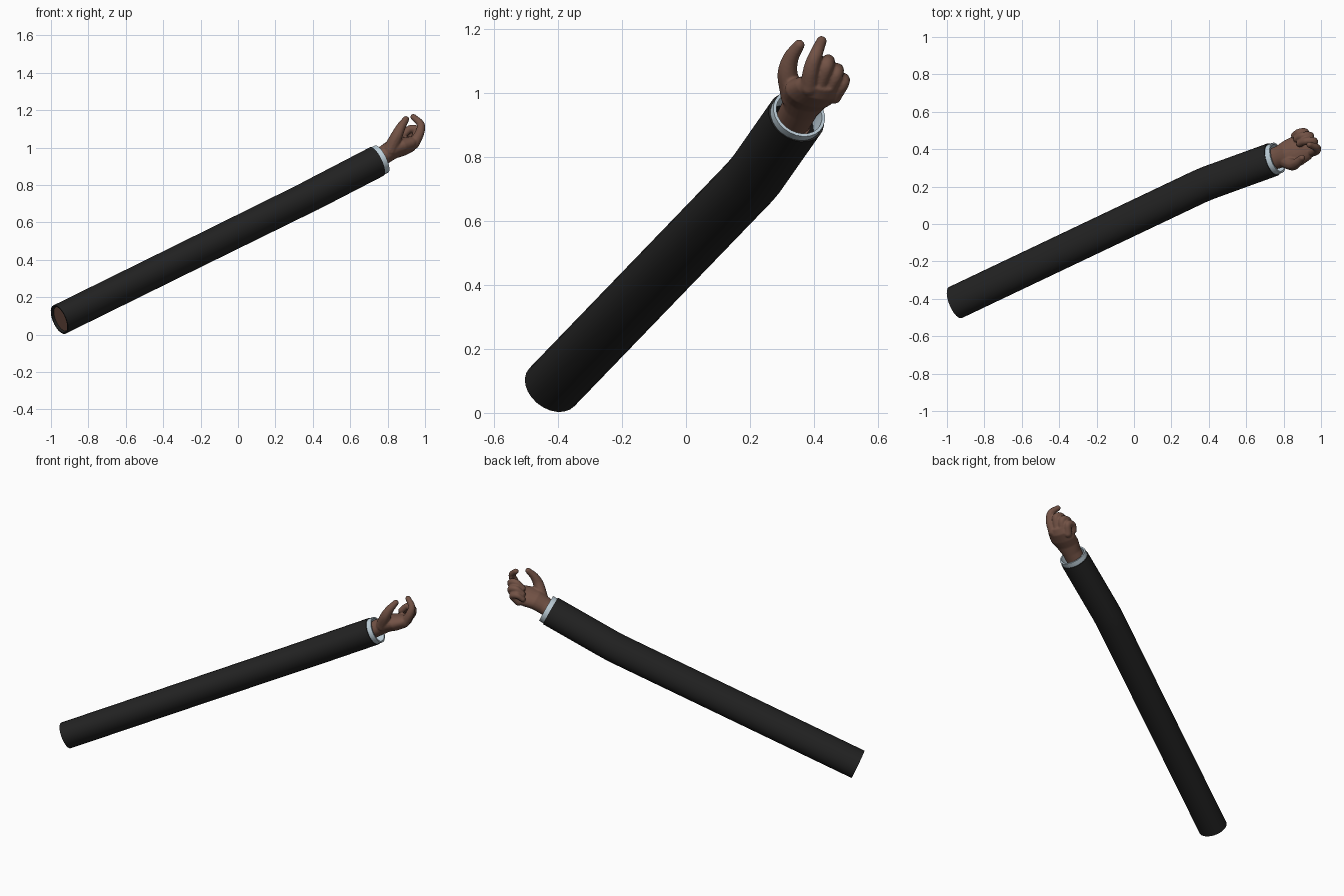
import bpy, bmesh, math
from mathutils import Vector, Matrix

if "Cube" in bpy.data.objects:
    bpy.data.objects.remove(bpy.data.objects["Cube"])


def material(name, rgb):
    m = bpy.data.materials.new(name)
    m.diffuse_color = (*rgb, 1)
    m.use_nodes = True
    m.node_tree.nodes["Principled BSDF"].inputs["Base Color"].default_value = m.diffuse_color
    return m


black = material("black_cloth", (0.016, 0.016, 0.016))
white = material("pale_cuff", (0.52, 0.63, 0.70))
skin = material("brown_skin", (0.17, 0.085, 0.06))


def make_object(name, bm, mat, angle=40):
    bmesh.ops.recalc_face_normals(bm, faces=bm.faces)
    me = bpy.data.meshes.new(name)
    bm.to_mesh(me)
    bm.free()
    me.materials.append(mat)
    ob = bpy.data.objects.new(name, me)
    bpy.context.collection.objects.link(ob)
    bpy.ops.object.select_all(action='DESELECT')
    ob.select_set(True)
    bpy.context.view_layer.objects.active = ob
    bpy.ops.object.shade_smooth_by_angle(angle=math.radians(angle))
    return ob


def bridge(bm, a, b):
    n = len(a)
    for i in range(n):
        bm.faces.new((a[i], a[(i + 1) % n], b[(i + 1) % n], b[i]))


def ring(bm, c, e1, e2, n):
    return [bm.verts.new(c + e1 * math.cos(t) + e2 * math.sin(t))
            for t in (2 * math.pi * i / n for i in range(n))]


def oval_axes(d, r1, r2):
    """Two tilted oval axes perpendicular to the direction d."""
    d = d.normalized()
    u = Vector((0, 0, 1)).cross(d).normalized()
    v = d.cross(u)
    t = math.radians(-32)
    return ((u * math.cos(t) + v * math.sin(t)) * r1,
            (v * math.cos(t) - u * math.sin(t)) * r2)


def tube(name, stations, mat, caps=False, wall=0.0, n=24):
    """stations: (centre, direction, major radius, minor radius)"""
    bm = bmesh.new()
    rings = [ring(bm, c, *oval_axes(d, a, b), n) for c, d, a, b in stations]
    if wall:
        rings += [ring(bm, c, *oval_axes(d, a - wall, b - wall), n)
                  for c, d, a, b in reversed(stations)]
        rings.append(rings[0])
    for a, b in zip(rings, rings[1:]):
        bridge(bm, a, b)
    if caps:
        bm.faces.new(rings[0])
        bm.faces.new(rings[-1])
    return make_object(name, bm, mat)


# Arm centre line
shoulder = Vector((-0.955, -0.42, 0.08))
elbow = Vector((0.375, 0.212, 0.735))
wrist = Vector((0.742, 0.345, 0.925))
upper = (elbow - shoulder).normalized()
fore = (wrist - elbow).normalized()
mid = (upper + fore).normalized()

# Sleeve
tube("sleeve", [(shoulder, upper, 0.093, 0.081),
                (shoulder.lerp(elbow, 0.5), upper, 0.093, 0.081),
                (elbow - upper * 0.03, upper, 0.093, 0.082),
                (elbow + fore * 0.03, mid, 0.093, 0.083),
                (wrist, fore, 0.093, 0.083)], black, wall=0.008)

# Shirt cuff
tube("cuff", [(wrist - fore * 0.05, fore, 0.084, 0.074),
              (wrist + fore * 0.004, fore, 0.086, 0.080),
              (wrist + fore * 0.030, fore, 0.086, 0.080)], white, wall=0.010)

# Arm inside the sleeve
tube("arm", [(shoulder + upper * 0.012, upper, 0.080, 0.069),
             (elbow, mid, 0.080, 0.069),
             (wrist - fore * 0.03, fore, 0.058, 0.052)], skin, caps=True)

# Hand: palm loft plus finger chains, fused into one skin
bm = bmesh.new()
across = Vector((-0.45, 0.80, -0.28))
sections = [((0.690, 0.328, 0.900), 0.056, 0.050),
            ((0.780, 0.360, 0.960), 0.060, 0.050),
            ((0.825, 0.375, 0.990), 0.075, 0.052),
            ((0.870, 0.390, 1.003), 0.083, 0.051),
            ((0.920, 0.412, 1.018), 0.072, 0.042),
            ((0.950, 0.422, 1.035), 0.054, 0.026)]
axis = Vector((0.84, 0.32, 0.43)).normalized()
side = (across - axis * across.dot(axis)).normalized()
normal = axis.cross(side)
rings = [ring(bm, Vector(c), side * w, normal * t, 24) for c, w, t in sections]
for a, b in zip(rings, rings[1:]):
    bridge(bm, a, b)
bm.faces.new(rings[0])
bm.faces.new(rings[-1])


def finger(points, r0, r1):
    """Chain of overlapping balls along a smoothed path."""
    p = [Vector(q) for q in points]
    p = [p[0] * 2 - p[1]] + p + [p[-1] * 2 - p[-2]]
    spans, steps = len(p) - 3, 9
    for k in range(spans * steps + 1):
        s = min(k // steps, spans - 1)
        t = k / steps - s
        a, b, c, d = p[s:s + 4]
        q = 0.5 * (2 * b + (c - a) * t + (2 * a - 5 * b + 4 * c - d) * t ** 2
                   + (3 * b - a - 3 * c + d) * t ** 3)
        r = r0 + (r1 - r0) * k / (spans * steps)
        bmesh.ops.create_icosphere(bm, subdivisions=2, radius=r,
                                   matrix=Matrix.Translation(q))


# Thumb
finger([(0.815, 0.335, 0.990), (0.848, 0.318, 1.060),
        (0.872, 0.328, 1.110), (0.898, 0.354, 1.151)], 0.040, 0.018)
# Index finger
finger([(0.940, 0.385, 1.020), (0.972, 0.393, 1.080),
        (0.976, 0.408, 1.125), (0.938, 0.424, 1.163)], 0.030, 0.017)
# Curled fingers: middle, ring, little
finger([(0.935, 0.418, 1.025), (0.962, 0.440, 1.086),
        (0.922, 0.444, 1.100), (0.885, 0.430, 1.068)], 0.026, 0.019)
finger([(0.918, 0.445, 1.008), (0.942, 0.470, 1.060),
        (0.902, 0.472, 1.074), (0.868, 0.455, 1.045)], 0.025, 0.018)
finger([(0.892, 0.463, 0.990), (0.916, 0.490, 1.032),
        (0.882, 0.491, 1.044), (0.855, 0.473, 1.020)], 0.024, 0.017)
hand = make_object("hand", bm, skin, 180)
fuse = hand.modifiers.new("fuse", 'REMESH')
fuse.mode = 'VOXEL'
fuse.voxel_size = 0.0045
fuse.use_smooth_shade = True
soft = hand.modifiers.new("soften", 'SMOOTH')
soft.factor = 0.5
soft.iterations = 4
